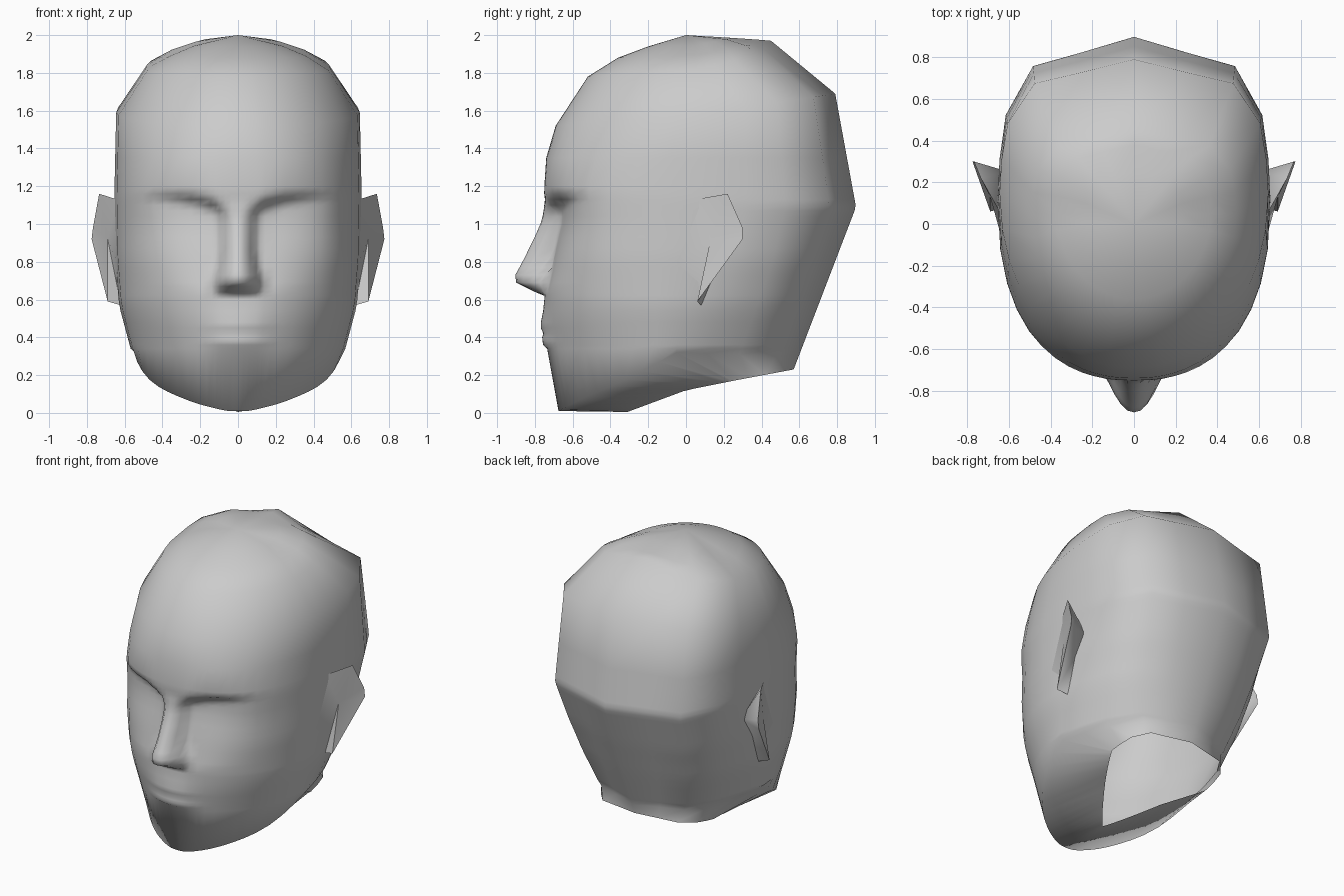
import bpy, bmesh, math

cube = bpy.data.objects.get("Cube")
if cube:
    bpy.data.objects.remove(cube, do_unlink=True)

skin = bpy.data.materials.new("plain grey")
skin.use_nodes = True
GREY = (0.6, 0.6, 0.6, 1)
skin.diffuse_color = GREY
skin.node_tree.nodes["Principled BSDF"].inputs["Base Color"].default_value = GREY


def lerp_table(table, t):
    """Piecewise linear lookup in a list of (key, value) pairs with rising keys."""
    if t <= table[0][0]:
        return table[0][1]
    for (a, va), (b, vb) in zip(table, table[1:]):
        if t <= b:
            return va + (vb - va) * (t - a) / (b - a)
    return table[-1][1]


# Skull profiles, all keyed by height
FRONT = [(.34, -.735), (.5, -.752), (.62, -.75), (.8, -.735), (1.0, -.73), (1.17, -.752),
         (1.35, -.74), (1.52, -.69)]
BACK = [(.23, .57), (1.09, .90), (1.69, .79)]
WIDTH = [(.29, .555), (.57, .63), (.83, .65), (1.14, .655), (1.59, .645)]
MIDDLE = [(.34, -.05), (.8, .1), (1.6, .15)]
ROUND = [(.34, 1.9), (.8, 2.45), (1.2, 2.4), (1.6, 2.05)]
NECK_IN = [(.3, .25), (.7, .14), (1.1, 0)]

# Face features, keyed by height
NOSE_OUT = [(.62, 0), (.64, .05), (.69, .155), (.73, .163), (.8, .13), (.93, .07), (1.05, .02), (1.13, 0)]
NOSE_WIDE = [(.62, .135), (.7, .135), (.8, .105), (1.0, .08), (1.13, .1)]
SOCKET = [(.68, 0), (.85, .35), (1.0, .75), (1.09, 1), (1.13, 1), (1.16, .2), (1.2, 0)]
LIPS = [(.34, 0), (.36, .02), (.40, .02), (.42, .012), (.45, .022), (.48, .018), (.54, .005), (.6, 0)]
# Eye socket depth and brow drop, keyed by distance from the centre line
SOCKET_X = [(.045, 0), (.12, .9), (.2, 1), (.3, .85), (.4, .45), (.5, 0)]
BROW_DROP = [(.05, .09), (.12, .055), (.22, .015), (.35, 0), (.5, 0)]

FRONT_U = [0, .05, .1, .15, .18, .22, .3, .38, .48, .58, .68, .77, .86, .93, .98, 1]
BACK_UV = [(.985, .25), (.94, .52), (.74, .82), (.4, .90), (0, 1)]


def face_offset(x, z):
    """Forward (negative) or backward shift of the face surface."""
    q = min(1, x / lerp_table(NOSE_WIDE, z))
    nose = lerp_table(NOSE_OUT, z) * (1 - q ** 2.2)
    socket = .08 * lerp_table(SOCKET, z + lerp_table(BROW_DROP, x)) * lerp_table(SOCKET_X, x)
    lips = lerp_table(LIPS, z) * max(0, 1 - (x / .2) ** 2)
    return socket - nose - lips


def ring(heights, wide, y_front, y_back, y_mid, n, taper=0, face=False):
    """Closed head section; heights is a table of z keyed by y."""
    half = []
    for u in FRONT_U:
        y = y_mid + (y_front - y_mid) * (1 - u ** n) ** (1 / n)
        z = lerp_table(heights, y)
        half.append((u * wide, y + (face_offset(u * wide, z) if face else 0), z))
    for u, v in BACK_UV:
        y = y_mid + (y_back - y_mid) * v
        half.append((u * wide * (1 - taper * v), y, lerp_table(heights, y)))
    return half + [(-x, y, z) for x, y, z in half[-2:0:-1]]


def finish(name, bm, angle):
    bmesh.ops.recalc_face_normals(bm, faces=bm.faces)
    mesh = bpy.data.meshes.new(name)
    bm.to_mesh(mesh)
    bm.free()
    mesh.materials.append(skin)
    obj = bpy.data.objects.new(name, mesh)
    bpy.context.collection.objects.link(obj)
    bpy.ops.object.select_all(action="DESELECT")
    obj.select_set(True)
    bpy.context.view_layer.objects.active = obj
    bpy.ops.object.shade_smooth_by_angle(angle=math.radians(angle))


# Neck opening and jaw line
rings = [ring([(-.31, .005), (0, .12), (.25, .17), (.57, .23)], .39, -.31, .57, .25, 1.08),
         ring([(-.67, .01), (-.64, .03), (-.54, .08), (-.35, .16), (-.05, .32), (.6, .3)],
              .545, -.675, .597, -.05, 1.75, .25)]

# Level face sections
LEVELS = [.34, .36, .38, .40, .42, .45, .48, .54, .6, .62, .64, .67, .69, .73, .77, .82, .87, .93, 1.0,
          1.04, 1.07, 1.1, 1.13, 1.16, 1.2, 1.35]
for z in LEVELS:
    sizes = [lerp_table(t, z) for t in (WIDTH, FRONT, BACK, MIDDLE, ROUND, NECK_IN)]
    rings.append(ring([(0, z)], *sizes, face=True))

# Cranium sections, tilted up toward the back
rings += [ring([(-.69, 1.52), (.15, 1.59), (.79, 1.69)], .645, -.69, .79, .15, 2.05),
          ring([(-.52, 1.78), (.05, 1.82), (.38, 1.89), (.45, 1.97)], .49, -.52, .45, .05, 2),
          ring([(-.36, 1.88), (.05, 1.89), (.35, 1.95), (.38, 1.976)], .37, -.36, .38, .05, 2),
          ring([(-.2, 1.94), (.05, 1.945), (.25, 1.985)], .235, -.2, .25, .05, 2)]

# Head: skin the sections and close the crown; the neck stays open
bm = bmesh.new()
loops = [[bm.verts.new(p) for p in r] for r in rings]
count = len(loops[0])
for low, high in zip(loops, loops[1:]):
    for i in range(count):
        j = (i + 1) % count
        bm.faces.new((low[i], low[j], high[j], high[i]))
crown = bm.verts.new((0, 0, 2))
for i in range(count):
    bm.faces.new((loops[-1][i], loops[-1][(i + 1) % count], crown))
finish("head", bm, 80)

# Ears: flared rim with a hollow outer side and a back side returning to the skull
RIM = [(.64, .05, 1.13), (.735, .22, 1.16), (.768, .30, .98), (.775, .30, .92),
       (.69, .06, .59), (.62, .08, .57), (.64, -.05, .8)]
for name, side in (("left_ear", 1), ("right_ear", -1)):
    bm = bmesh.new()
    rim = [bm.verts.new((side * x, y, z)) for x, y, z in RIM]
    hollow = bm.verts.new((side * .69, .13, .92))
    root = bm.verts.new((side * .6, .25, .93))
    for i in range(len(rim)):
        j = (i + 1) % len(rim)
        bm.faces.new((rim[i], rim[j], hollow))
        bm.faces.new((rim[j], rim[i], root))
    finish(name, bm, 50)
